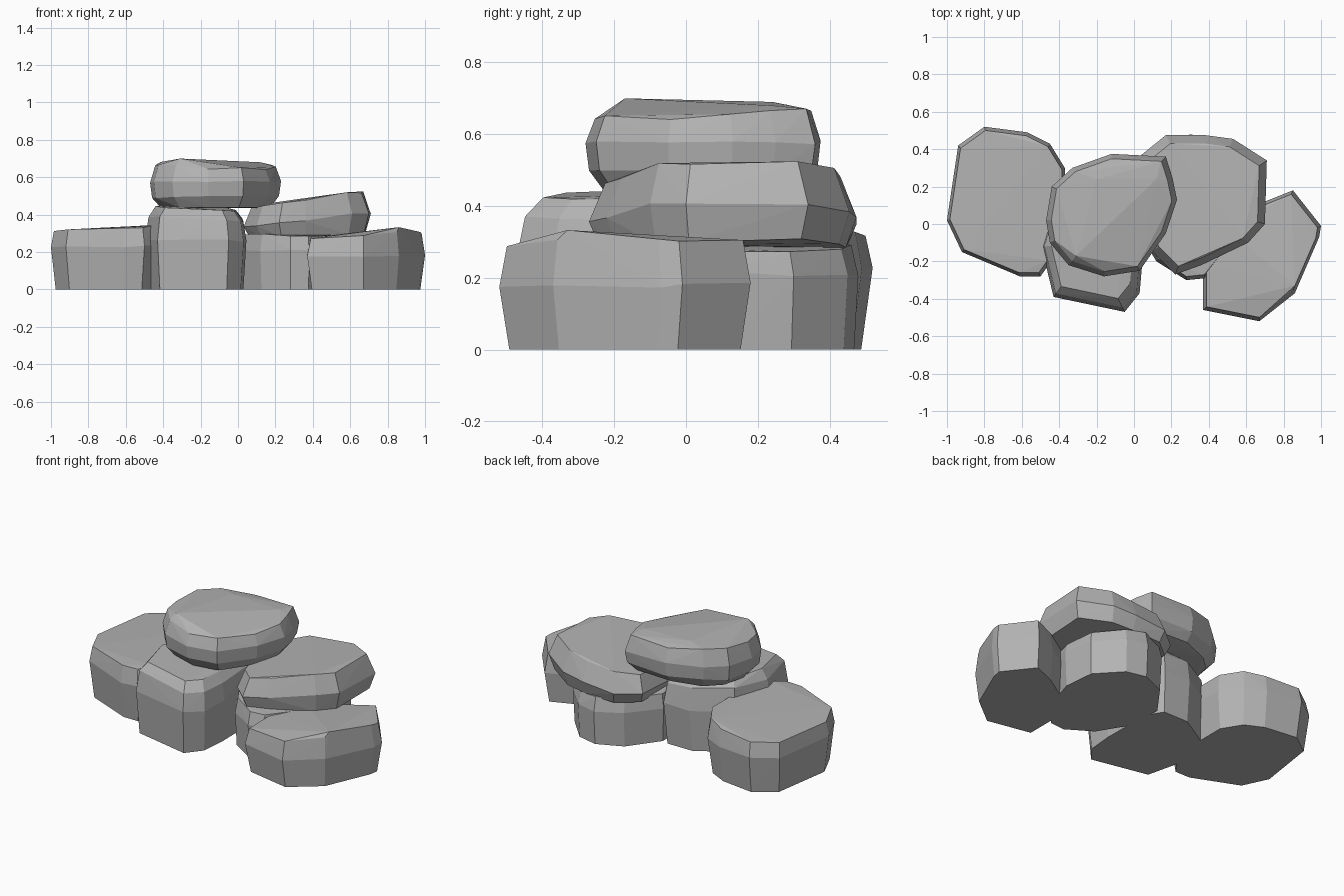
import bpy, bmesh, random

random.seed(4)
stone = bpy.data.materials.new("grey stone")
stone.diffuse_color = (0.45, 0.45, 0.45, 1)


def rock(name, outline, rings, extra=()):
    """Faceted boulder: hull of scaled outline rings (scale, z, slope_x, slope_y)."""
    xs, ys = [p[0] for p in outline], [p[1] for p in outline]
    cx, cy = (min(xs) + max(xs)) / 2, (min(ys) + max(ys)) / 2
    bm = bmesh.new()
    for s, z, sx, sy in rings:
        for x, y in outline:
            dx, dy = (x - cx) * s, (y - cy) * s
            h = z + sx * dx + sy * dy
            if z > 0:
                h += random.uniform(-0.008, 0.008)
            bm.verts.new((cx + dx, cy + dy, h))
    for p in extra:
        bm.verts.new(p)
    bmesh.ops.convex_hull(bm, input=bm.verts[:])
    bmesh.ops.delete(bm, geom=[v for v in bm.verts if not v.link_faces], context='VERTS')
    bmesh.ops.recalc_face_normals(bm, faces=bm.faces[:])
    me = bpy.data.meshes.new(name)
    bm.to_mesh(me)
    bm.free()
    me.materials.append(stone)
    ob = bpy.data.objects.new(name, me)
    bpy.context.collection.objects.link(ob)
    return ob


# Ground stones
rock("left_stone",
     [(-1, .02), (-.94, .42), (-.80, .52), (-.57, .49), (-.45, .43), (-.37, .30),
      (-.37, .05), (-.45, -.21), (-.50, -.28), (-.61, -.28), (-.92, -.15)],
     [(.92, 0, 0, 0), (1, .23, 0, 0), (.95, .328, .04, 0)])

rock("middle_stone",
     [(-.495, -.12), (-.43, -.39), (-.05, -.47), (.03, -.37), (.045, -.2),
      (.04, .15), (-.02, .25), (-.2, .25), (-.42, .12)],
     [(.94, 0, 0, 0), (1, .26, 0, 0), (.94, .38, -.05, .02), (.80, .435, -.05, .02)])

rock("back_right_stone",
     [(0, 0), (.12, -.2), (.28, -.3), (.38, -.29), (.53, -.1), (.59, .1),
      (.57, .3), (.43, .45), (.3, .48), (.14, .41), (0, .22)],
     [(.97, 0, 0, 0), (1, .21, 0, 0), (.95, .288, -.03, 0)])

rock("front_right_stone",
     [(.37, -.46), (.67, -.52), (.86, -.37), (.99, -.07), (1, -.01), (.85, .18),
      (.70, .12), (.48, -.02), (.37, -.22)],
     [(.92, 0, 0, 0), (1, .18, 0, 0), (.94, .292, .04, 0)],
     [(.86, -.33, .333)])

# Stacked slabs
rock("right_slab",
     [(.22, -.27), (.36, -.22), (.61, -.10), (.70, 0), (.71, .34), (.53, .455),
      (.38, .475), (.17, .475), (.04, .37), (.03, .05), (.10, -.15)],
     [(.92, .292, .03, 0), (1, .375, .1, 0), (.88, .482, .14, 0)])

rock("top_slab",
     [(-.47, .02), (-.44, .20), (-.33, .30), (-.12, .375), (.17, .36), (.205, .25),
      (.23, .13), (.17, -.05), (.03, -.25), (-.16, -.28), (-.35, -.22), (-.45, -.10)],
     [(.83, .442, 0, 0), (.97, .495, 0, 0), (1, .575, 0, 0), (.92, .66, -.03, .04)],
     [(-.31, -.17, .70), (-.20, .24, .69), (.12, .24, .68)])
